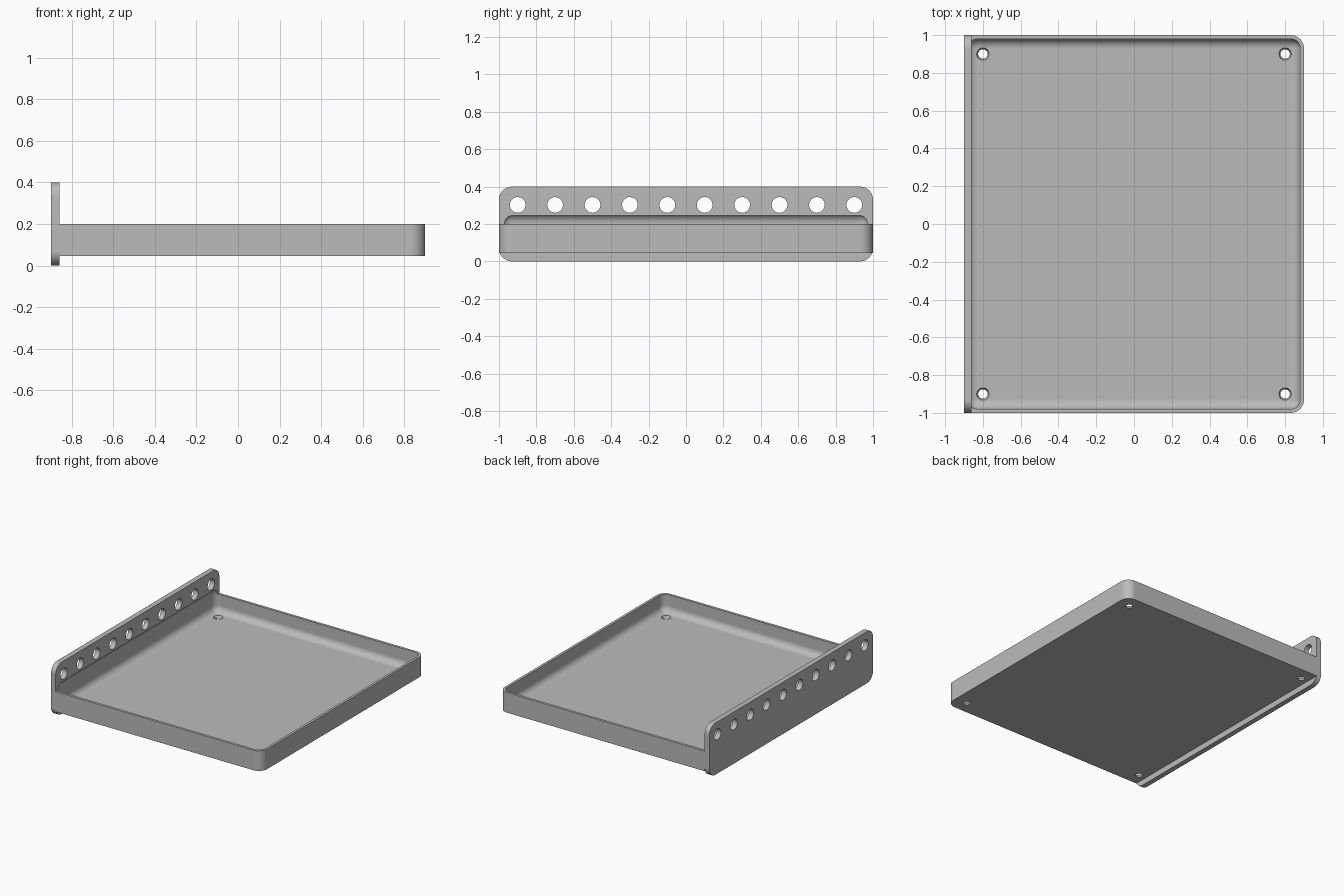
import bpy, bmesh, math
from mathutils import Matrix, Vector

default = bpy.data.objects.get("Cube")
if default:
    bpy.data.objects.remove(default, do_unlink=True)

grey = bpy.data.materials.new("plain grey")
grey.use_nodes = True
grey.diffuse_color = (0.5, 0.5, 0.5, 1)
grey.node_tree.nodes["Principled BSDF"].inputs["Base Color"].default_value = (0.5, 0.5, 0.5, 1)


def make_object(name, bm):
    bmesh.ops.recalc_face_normals(bm, faces=bm.faces[:])
    mesh = bpy.data.meshes.new(name)
    bm.to_mesh(mesh)
    bm.free()
    mesh.materials.append(grey)
    obj = bpy.data.objects.new(name, mesh)
    bpy.context.collection.objects.link(obj)
    return obj


def rounded_box(name, low, high, radius, pick, segments=8):
    """Box between two corners, with the edges chosen by pick(direction, middle) rounded."""
    low, high = Vector(low), Vector(high)
    bm = bmesh.new()
    bmesh.ops.create_cube(bm, size=1)
    for v in bm.verts:
        v.co = (low + high) / 2 + v.co * (high - low)
    edges = [e for e in bm.edges
             if pick(e.verts[1].co - e.verts[0].co, (e.verts[0].co + e.verts[1].co) / 2)]
    bmesh.ops.bevel(bm, geom=edges, offset=radius, offset_type='OFFSET',
                    segments=segments, profile=0.5, affect='EDGES')
    return make_object(name, bm)


def hole_cutter(name, centres, r1, r2, depth, rotation=Matrix()):
    bm = bmesh.new()
    for c in centres:
        bmesh.ops.create_cone(bm, cap_ends=True, segments=32, radius1=r1, radius2=r2,
                              depth=depth, matrix=Matrix.Translation(c) @ rotation)
    return make_object(name, bm)


def activate(obj):
    bpy.ops.object.select_all(action='DESELECT')
    obj.select_set(True)
    bpy.context.view_layer.objects.active = obj


def cut(obj, cutter):
    cutter.hide_render = True
    mod = obj.modifiers.new("cut", 'BOOLEAN')
    mod.operation, mod.solver, mod.object = 'DIFFERENCE', 'EXACT', cutter
    activate(obj)
    bpy.ops.object.modifier_apply(modifier=mod.name)


def smooth(obj):
    activate(obj)
    bpy.ops.object.shade_smooth_by_angle(angle=math.radians(30))
    mod = obj.modifiers.new("flat faces stay flat", 'WEIGHTED_NORMAL')
    mod.keep_sharp = True


# Tray body, rounded at the two free vertical corners
tray = rounded_box("tray", (-0.86, -1, 0.045), (0.9, 1, 0.2), 0.07,
                   lambda d, m: abs(d.z) > 0.1 and m.x > 0)

# Upright flange with rounded corners
flange = rounded_box("side_flange", (-0.9, -1, 0), (-0.86, 1, 0.4), 0.07,
                     lambda d, m: abs(d.x) > 0.01)

# Pillow-shaped cavity that hollows the tray and bites slightly into the flange
cavity = rounded_box("cavity_cutter", (-0.88, -0.98, 0.065), (0.88, 0.98, 0.255), 0.05,
                     lambda d, m: True)

# Tapered mounting holes in the floor, and a row of round holes along the flange
floor_holes = hole_cutter("floor_hole_cutter",
                          [(x, y, 0.055) for x in (-0.8, 0.8) for y in (-0.9, 0.9)],
                          0.021, 0.037, 0.04)
flange_holes = hole_cutter("flange_hole_cutter",
                           [(-0.88, -0.9 + 0.2 * i, 0.302) for i in range(10)],
                           0.042, 0.042, 0.2, Matrix.Rotation(math.pi / 2, 4, 'Y'))

cut(tray, cavity)
cut(tray, floor_holes)
cut(flange, cavity)
cut(flange, flange_holes)

for part in (tray, flange):
    smooth(part)
for cutter in (cavity, floor_holes, flange_holes):
    bpy.data.objects.remove(cutter, do_unlink=True)
